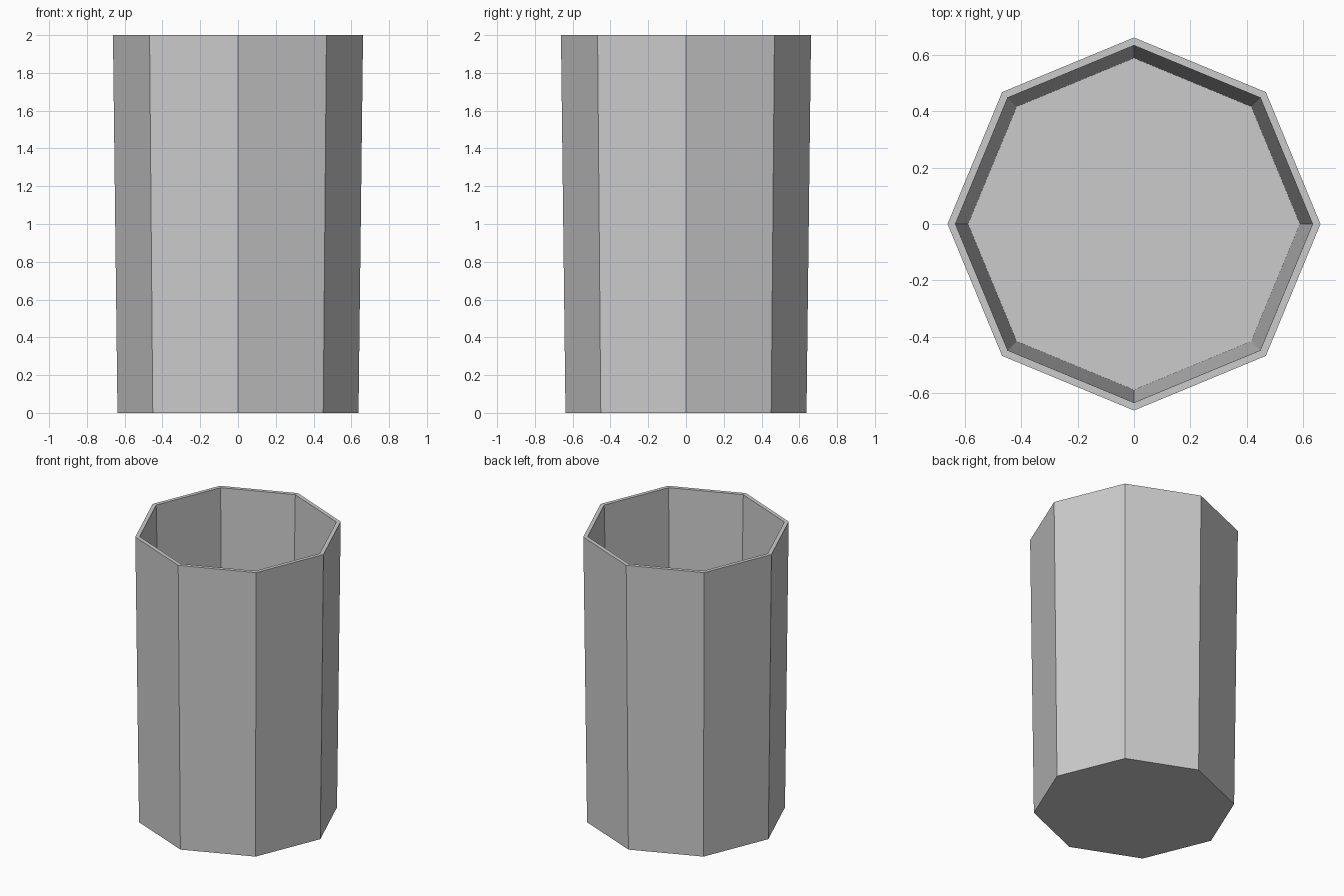
import bpy, bmesh, math

if "Cube" in bpy.data.objects:
    bpy.data.objects.remove(bpy.data.objects["Cube"])

SIDES = 8
# (radius, height) profile: outer base, outer rim, inner rim, inner floor
PROFILE = [(0.638, 0.0), (0.662, 2.0), (0.634, 2.0), (0.589, 0.05)]

bm = bmesh.new()


def ring(radius, z):
    return [bm.verts.new((radius * math.cos(math.tau * i / SIDES),
                          radius * math.sin(math.tau * i / SIDES), z))
            for i in range(SIDES)]


# Outer wall, rim and inner wall
rings = [ring(r, z) for r, z in PROFILE]
for a, b in zip(rings, rings[1:]):
    for i in range(SIDES):
        j = (i + 1) % SIDES
        bm.faces.new((a[i], a[j], b[j], b[i]))

# Underside and inside floor
bm.faces.new(rings[0][::-1])
bm.faces.new(rings[-1])
bmesh.ops.recalc_face_normals(bm, faces=bm.faces[:])

mesh = bpy.data.meshes.new("octagonal_cup")
bm.to_mesh(mesh)
bm.free()
cup = bpy.data.objects.new("octagonal_cup", mesh)
bpy.context.collection.objects.link(cup)
